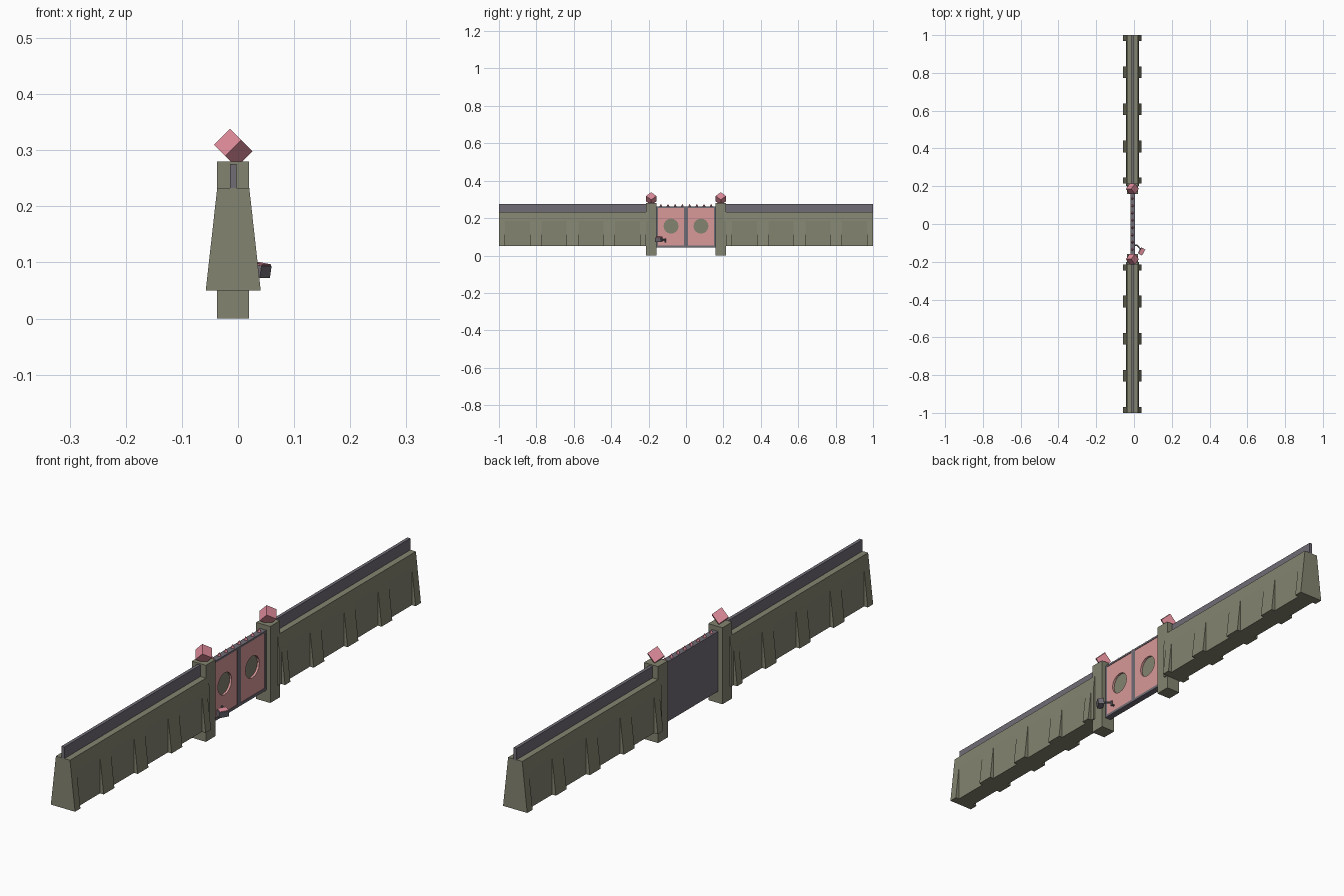
import bpy, bmesh, math
from mathutils import Matrix, Vector

if "Cube" in bpy.data.objects:
    bpy.data.objects.remove(bpy.data.objects["Cube"])

CX = -0.0085          # centre plane of wall, posts and gate


def material(name, rgb):
    m = bpy.data.materials.new(name)
    m.diffuse_color = tuple((c / 255 / 12.92) if c < 11 else ((c / 255 + 0.055) / 1.055) ** 2.4
                            for c in rgb) + (1,)
    m.use_nodes = True
    m.node_tree.nodes["Principled BSDF"].inputs["Base Color"].default_value = m.diffuse_color
    return m


OLIVE = material("olive concrete", (132, 132, 113))
GREY = material("dark grey metal", (112, 108, 117))
SALMON = material("salmon panel", (216, 153, 153))
ROSE = material("rose lamp", (220, 138, 152))


def finish(name, bm, mat):
    bmesh.ops.recalc_face_normals(bm, faces=bm.faces)
    me = bpy.data.meshes.new(name)
    bm.to_mesh(me)
    bm.free()
    me.materials.append(mat)
    ob = bpy.data.objects.new(name, me)
    bpy.context.collection.objects.link(ob)
    return ob


def box(name, lo, hi, mat, rot=None):
    lo, hi = Vector(lo), Vector(hi)
    bm = bmesh.new()
    m = Matrix.Translation((lo + hi) / 2) @ (rot or Matrix()) @ Matrix.Diagonal((*(hi - lo), 1))
    bmesh.ops.create_cube(bm, size=1, matrix=m)
    return finish(name, bm, mat)


def cone(name, a, b, r1, r2, sides, mat):
    a, b = Vector(a), Vector(b)
    d = b - a
    bm = bmesh.new()
    m = Matrix.Translation((a + b) / 2) @ d.to_track_quat('Z', 'Y').to_matrix().to_4x4()
    bmesh.ops.create_cone(bm, cap_ends=True, segments=sides, radius1=r1, radius2=r2,
                          depth=d.length, matrix=m)
    return finish(name, bm, mat)


def extrude_y(name, half_profile, y0, y1, mat):
    """Extrude a symmetric (half width, z) outline along y."""
    pts = half_profile + [(-x, z) for x, z in reversed(half_profile)]
    bm = bmesh.new()
    f = bm.faces.new([bm.verts.new((CX + x, y0, z)) for x, z in pts])
    out = bmesh.ops.extrude_face_region(bm, geom=[f])
    bmesh.ops.translate(bm, vec=(0, y1 - y0, 0),
                        verts=[v for v in out['geom'] if isinstance(v, bmesh.types.BMVert)])
    return finish(name, bm, mat)


WALL = [(0.034, 0.05), (0.034, 0.185), (0.0285, 0.233)]
BUTTRESS = [(0.049, 0.05), (0.0285, 0.233)]
START, PITCH, HALF = 0.214, 0.1965, 0.031

for s in (-1, 1):
    # Walls with buttresses and top rail
    extrude_y("wall", WALL, s * 0.2, s, OLIVE)
    for i in range(5):
        c = START + i * PITCH
        extrude_y("buttress", BUTTRESS, s * max(c - HALF, START), s * min(c + HALF, 1), OLIVE)
    box("top_rail", (CX - 0.006, min(s * 0.2, s), 0.225), (CX + 0.006, max(s * 0.2, s), 0.275), GREY)

    # Gate posts with tilted cube lamps
    box("gate_post", (CX - 0.0285, s * 0.186 - 0.028, 0), (CX + 0.0285, s * 0.186 + 0.028, 0.28), OLIVE)
    tilt = Matrix.Rotation(math.pi / 4, 4, 'Y') @ Matrix.Rotation(math.pi / 4, 4, 'Z')
    c = Vector((CX, s * 0.186, 0.304))
    h = Vector((0.02, 0.02, 0.02))
    box("post_lamp", c - h, c + h, ROSE, tilt)

    # Gate panel with a round recess showing an olive disc
    panel = box("gate_panel", (CX, s * 0.08 - 0.07, 0.052), (CX + 0.011, s * 0.08 + 0.07, 0.255), SALMON)
    cutter = cone("cutter", (CX - 0.05, s * 0.08, 0.157), (CX + 0.05, s * 0.08, 0.157),
                  0.04, 0.04, 16, OLIVE)
    mod = panel.modifiers.new("hole", 'BOOLEAN')
    mod.operation, mod.object, mod.solver = 'DIFFERENCE', cutter, 'EXACT'
    bpy.context.view_layer.objects.active = panel
    bpy.ops.object.modifier_apply(modifier=mod.name)
    bpy.data.objects.remove(cutter)
    cone("gate_disc", (CX - 0.002, s * 0.08, 0.157), (CX + 0.003, s * 0.08, 0.157),
         0.041, 0.041, 16, OLIVE)

# Gate back plate and frame bars
box("gate_plate", (CX - 0.011, -0.16, 0.043), (CX + 0.001, 0.16, 0.262), GREY)
for y, w in ((-0.156, 0.006), (0, 0.01), (0.156, 0.006)):
    box("gate_stile", (CX, y - w, 0.043), (CX + 0.013, y + w, 0.262), GREY)
for z0, z1 in ((0.043, 0.053), (0.255, 0.262)):
    box("gate_crossbar", (CX, -0.16, z0), (CX + 0.013, 0.16, z1), GREY)

# Spikes along the gate top
for i in range(8):
    y = (i - 3.5) * 0.0385
    cone("gate_spike", (CX, y, 0.26), (CX, y, 0.276), 0.009, 0, 4, ROSE)

# Small box on an arm beside the gate
turn = Matrix.Rotation(math.radians(-30), 4, 'Z') @ Matrix.Rotation(math.radians(10), 4, 'Y')
box("control_box", (0.029, -0.163, 0.074), (0.051, -0.127, 0.096), GREY, turn)
box("control_box_lid", (0.03, -0.161, 0.0945), (0.052, -0.129, 0.0985), ROSE, turn)
cone("control_arm", (0.036, -0.135, 0.085), (0.014, -0.11, 0.083), 0.004, 0.004, 6, GREY)
cone("control_bracket", (0.014, -0.112, 0.07), (0.014, -0.112, 0.09), 0.004, 0.004, 6, GREY)
cone("control_mount", (-0.004, -0.112, 0.075), (0.016, -0.112, 0.075), 0.004, 0.004, 6, GREY)
